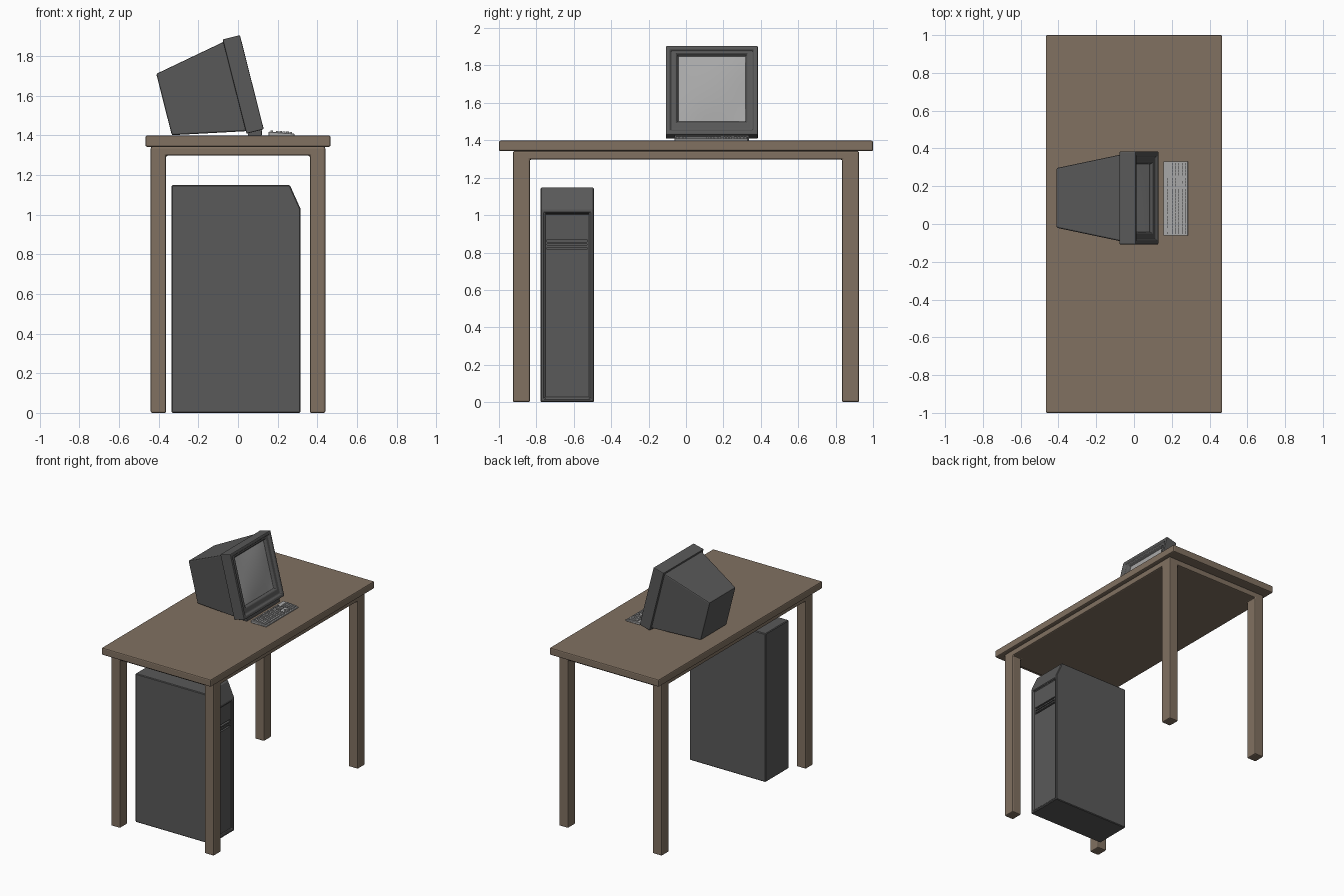
import bpy, bmesh, math
from mathutils import Vector, Matrix

if "Cube" in bpy.data.objects:
    bpy.data.objects.remove(bpy.data.objects["Cube"])


def material(name, col):
    m = bpy.data.materials.new(name)
    m.diffuse_color = (*col, 1)
    m.use_nodes = True
    m.node_tree.nodes["Principled BSDF"].inputs["Base Color"].default_value = m.diffuse_color
    return m


WOOD = material("wood", (0.22, 0.165, 0.12))
DARK = material("dark_grey", (0.1, 0.1, 0.1))
LIGHT = material("light_grey", (0.4, 0.4, 0.4))


def finish(bm, name, mat=None, bevel=0.0, segs=2):
    bmesh.ops.recalc_face_normals(bm, faces=bm.faces)
    me = bpy.data.meshes.new(name)
    bm.to_mesh(me)
    bm.free()
    ob = bpy.data.objects.new(name, me)
    bpy.context.collection.objects.link(ob)
    if mat:
        me.materials.append(mat)
    if bevel:
        b = ob.modifiers.new("bevel", 'BEVEL')
        b.width, b.segments, b.limit_method = bevel, segs, 'ANGLE'
        b.angle_limit = math.radians(25)
    return ob


def add_box(bm, x, y, z):
    m = Matrix.LocRotScale(
        Vector(((x[0] + x[1]) / 2, (y[0] + y[1]) / 2, (z[0] + z[1]) / 2)), None,
        Vector((x[1] - x[0], y[1] - y[0], z[1] - z[0])))
    bmesh.ops.create_cube(bm, size=1, matrix=m)


def box(name, x, y, z, mat, bevel=0.0):
    bm = bmesh.new()
    add_box(bm, x, y, z)
    return finish(bm, name, mat, bevel)


def loft(name, rings, mat, bevel, place):
    """Loft rectangles given as (depth, low, high, half width)."""
    bm = bmesh.new()
    loops = [[bm.verts.new(place(n, s * h, u)) for s, u in
              ((-1, a), (1, a), (1, b), (-1, b))] for n, a, b, h in rings]
    for p, q in zip(loops, loops[1:]):
        for i in range(4):
            j = (i + 1) % 4
            bm.faces.new((p[i], p[j], q[j], q[i]))
    bm.faces.new(loops[0])
    bm.faces.new(loops[-1])
    return finish(bm, name, mat, bevel)


def prism(bm, profile, y0, y1):
    """Extrude an x-z profile along y."""
    a = [bm.verts.new((x, y0, z)) for x, z in profile]
    b = [bm.verts.new((x, y1, z)) for x, z in profile]
    bm.faces.new(a)
    bm.faces.new(b)
    n = len(profile)
    return [bm.faces.new((a[i], a[(i + 1) % n], b[(i + 1) % n], b[i])) for i in range(n)]


# Table top
box("table_top", (-.467, .467), (-1, 1), (1.342, 1.398), WOOD, .008)

# Table frame: one welded block with a leg at each corner
bm = bmesh.new()
axes = ((-.44, -.362, .362, .44), (-.925, -.835, .835, .925), (0, 1.297, 1.342))
verts = {}


def filled(c):
    i, j, k = c
    return 0 <= i < 3 and 0 <= j < 3 and 0 <= k < 2 and (k == 1 or (i != 1 and j != 1))


def corner(key):
    if key not in verts:
        verts[key] = bm.verts.new([axes[d][key[d]] for d in range(3)])
    return verts[key]


for cell in [(i, j, k) for i in range(3) for j in range(3) for k in range(2)]:
    for d in range(3):
        for side in (0, 1):
            near = list(cell)
            near[d] += 2 * side - 1
            if filled(cell) and not filled(near):
                e, f = (d + 1) % 3, (d + 2) % 3
                quad = []
                for p, q in ((0, 0), (1, 0), (1, 1), (0, 1)):
                    key = list(cell)
                    key[d] += side
                    key[e] += p
                    key[f] += q
                    quad.append(corner(tuple(key)))
                bm.faces.new(quad)
finish(bm, "table_frame_and_legs", WOOD, .008)

# Computer tower with recessed front panel
bm = bmesh.new()
sides = prism(bm, [(-.335, 0), (.315, 0), (.315, 1.03), (.262, 1.148), (-.335, 1.148)],
              -.777, -.493)
bmesh.ops.recalc_face_normals(bm, faces=bm.faces)
bmesh.ops.inset_region(bm, faces=[sides[1]], thickness=.027)
bmesh.ops.inset_region(bm, faces=[sides[1]], thickness=.003, depth=-.012)
tower = finish(bm, "computer_tower", DARK, .005, 1)

# Drive bay opening with thin slats
cutter = box("bay_cutter", (.265, .33), (-.742, -.528), (.815, .87), None)
cutter.hide_render = True
cutter.hide_viewport = True
cut = tower.modifiers.new("bay", 'BOOLEAN')
cut.operation, cut.object, cut.solver = 'DIFFERENCE', cutter, 'EXACT'
bm = bmesh.new()
for z in (.828, .846):
    add_box(bm, (.267, .304), (-.743, -.527), (z, z + .011))
finish(bm, "bay_slats", DARK)

# Monitor, tilted back and looking toward +x
TILT, MID = math.radians(14.2), .138
c, s = math.cos(TILT), math.sin(TILT)


def tilted(n, y, u):
    return Vector((.13 + n * c - u * s, MID + y, 1.43 + n * s + u * c))


loft("monitor_shell", [(-.457, .085, .404, .158), (-.085, .012, .478, .23)],
     DARK, .008, tilted)
loft("monitor_bezel", [(-.09, 0, .49, .246), (0, 0, .49, .246), (0, .022, .47, .225),
                       (-.012, .03, .463, .217), (-.012, .07, .45, .19),
                       (-.03, .08, .44, .18)], DARK, .005, tilted)
box("monitor_foot", (.05, .12), (MID - .2, MID + .2), (1.398, 1.428), DARK, .004)

# Slightly domed screen
bm = bmesh.new()
bmesh.ops.create_grid(bm, x_segments=10, y_segments=10, size=1)
for v in bm.verts:
    a, b = v.co.x, v.co.y
    v.co = tilted(-.029 + .014 * (1 - a * a) * (1 - b * b), a * .181, .26 + b * .181)
screen = finish(bm, "screen", LIGHT)
for p in screen.data.polygons:
    p.use_smooth = True
if screen.data.polygons[0].normal.x < 0:
    screen.data.flip_normals()

# Keyboard wedge
bm = bmesh.new()
prism(bm, [(.155, 1.398), (.285, 1.398), (.285, 1.408), (.155, 1.418)], -.062, .332)
finish(bm, "keyboard_base", LIGHT, .002, 1)

# Keys: blocks of rows; each row has a back edge, key pitch and y range
bm = bmesh.new()


def key_row(x, y0, y1, count):
    pitch = (y1 - y0) / count
    z = 1.418 - (x - .155) * .077
    for i in range(count):
        add_box(bm, (x, x + .0135), (y0 + i * pitch + .0015, y0 + (i + 1) * pitch - .0015),
                (z - .006, z + .007))


for y0, y1, n in ((-.055, -.04, 1), (-.022, .045, 4), (.052, .118, 4), (.125, .188, 4),
                  (.198, .246, 3)):
    key_row(.164, y0, y1, n)
for r in range(5):
    x = .191 + r * .0172
    if r < 4:
        key_row(x, -.055, -.025 + r * .004, 1)
        key_row(x, -.025 + r * .004, .155 + r * .004, 11)
        key_row(x, .155 + r * .004, .188, 1)
    else:
        for y0, y1, n in ((-.055, 0, 3), (0, .115, 1), (.115, .188, 4)):
            key_row(x, y0, y1, n)
    key_row(x, .256, .325, 4)
for x, y0, y1, n in ((.191, .198, .246, 3), (.2082, .198, .246, 3),
                     (.2426, .214, .23, 1), (.2598, .198, .246, 3)):
    key_row(x, y0, y1, n)
finish(bm, "keyboard_keys", LIGHT)
